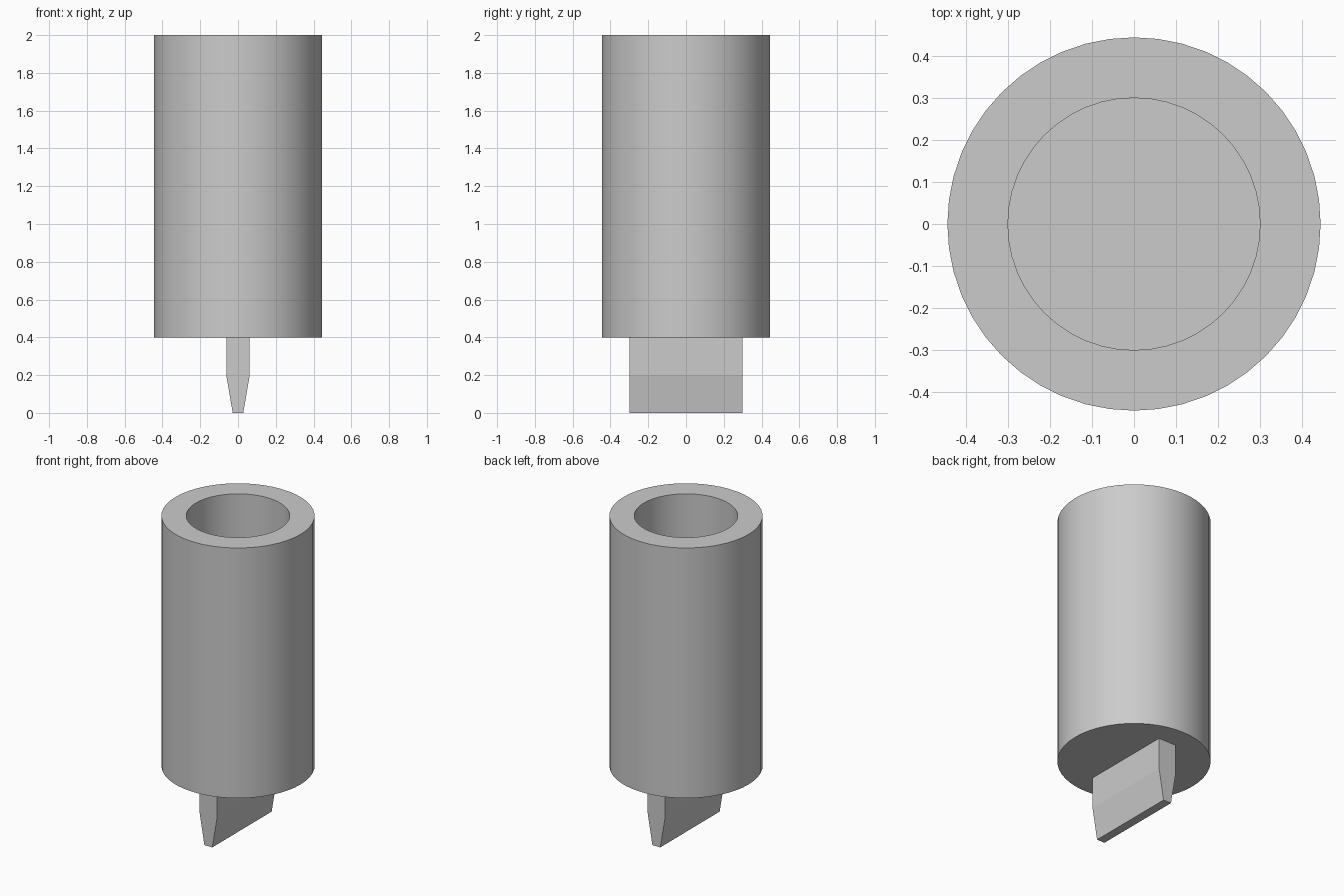
import bpy
import bmesh
import math

cube = bpy.data.objects.get("Cube")
if cube:
    bpy.data.objects.remove(cube, do_unlink=True)

grey = bpy.data.materials.new("light grey")
grey.use_nodes = True
grey.diffuse_color = (0.6, 0.6, 0.6, 1)
grey.node_tree.nodes["Principled BSDF"].inputs["Base Color"].default_value = grey.diffuse_color


def make_object(name, bm):
    bmesh.ops.recalc_face_normals(bm, faces=bm.faces)
    mesh = bpy.data.meshes.new(name)
    bm.to_mesh(mesh)
    bm.free()
    mesh.materials.append(grey)
    obj = bpy.data.objects.new(name, mesh)
    bpy.context.collection.objects.link(obj)
    return obj


# Socket body: one lathed profile with a blind bore open at the top
SEGMENTS = 48
profile = [(0.444, 0.4), (0.444, 2.0), (0.3, 2.0), (0.3, 0.8)]
bm = bmesh.new()
rings = []
for radius, z in profile:
    angles = [2 * math.pi * i / SEGMENTS for i in range(SEGMENTS)]
    rings.append([bm.verts.new((radius * math.cos(a), radius * math.sin(a), z)) for a in angles])
for lower, upper in zip(rings, rings[1:]):
    for i in range(SEGMENTS):
        j = (i + 1) % SEGMENTS
        bm.faces.new((lower[i], lower[j], upper[j], upper[i]))
bm.faces.new(rings[0])   # underside
bm.faces.new(rings[-1])  # bore floor
body = make_object("socket_body", bm)
bpy.context.view_layer.objects.active = body
body.select_set(True)
bpy.ops.object.shade_smooth_by_angle(angle=math.radians(30))

# Flat blade: mirrored tapered outline extruded along y
half = [(0.028, 0.0), (0.062, 0.2), (0.062, 0.4)]
outline = half + [(-x, z) for x, z in reversed(half)]
bm = bmesh.new()
face = bm.faces.new([bm.verts.new((x, -0.3, z)) for x, z in outline])
extruded = bmesh.ops.extrude_face_region(bm, geom=[face], use_keep_orig=True)
moved = [v for v in extruded["geom"] if isinstance(v, bmesh.types.BMVert)]
bmesh.ops.translate(bm, verts=moved, vec=(0, 0.6, 0))
make_object("driver_blade", bm)
